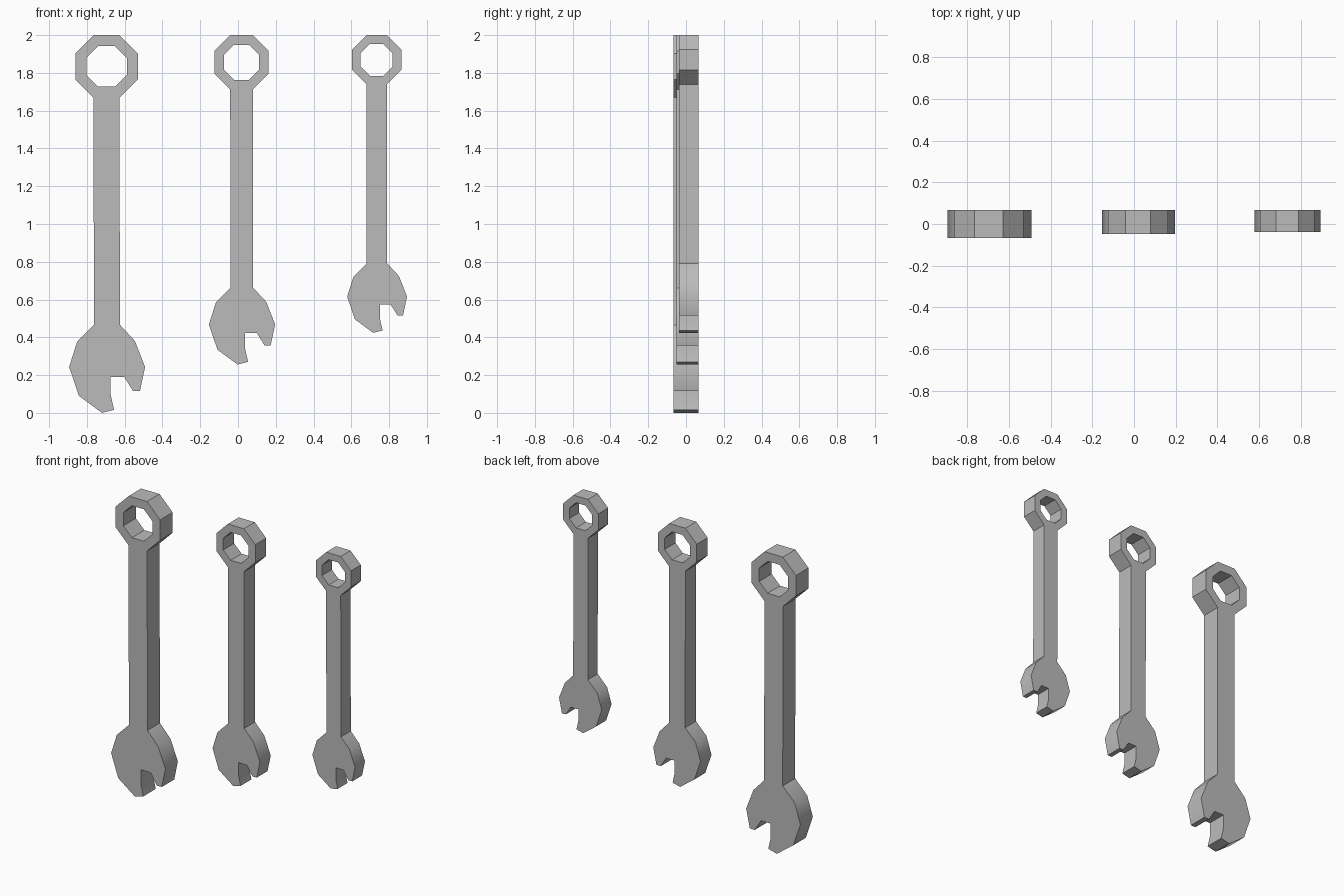
import bpy, bmesh
from math import sin, cos, pi, radians
from mathutils import Vector

cube = bpy.data.objects.get("Cube")
if cube:
    bpy.data.objects.remove(cube)

steel = bpy.data.materials.new("grey steel")
steel.use_nodes = True
grey = (0.5, 0.5, 0.5, 1)
steel.diffuse_color = grey
steel.node_tree.nodes["Principled BSDF"].inputs["Base Color"].default_value = grey

# Open jaw outline, from the left end of the handle round to the right end
JAW = [(-.067, -1.534), (-.156, -1.624), (-.198, -1.757), (-.146, -1.91),
       (-.024, -2), (.04, -1.984), (.022, -1.905), (.022, -1.81),
       (.094, -1.81), (.14, -1.884), (.177, -1.884), (.204, -1.757),
       (.15, -1.619), (.071, -1.534)]
RING_Z = -.166
THICK = .132
BACK = .066


def octagon(bm, radius):
    """Octagon with flat sides at top and bottom, starting at lower left."""
    angles = [radians(247.5) + i * pi / 4 for i in range(8)]
    return [bm.verts.new((radius * cos(a), 0, RING_Z + radius * sin(a))) for a in angles]


def wrench(name, x, scale):
    bm = bmesh.new()
    # Ring end
    outer, inner = octagon(bm, .179), octagon(bm, .116)
    for i in range(8):
        j = (i + 1) % 8
        bm.faces.new((outer[i], outer[j], inner[j], inner[i]))
    # Handle and jaw continue from the bottom side of the ring
    jaw = [bm.verts.new((px, 0, pz)) for px, pz in JAW]
    bm.faces.new([outer[0]] + jaw + [outer[1]])
    # Thickness
    grown = bmesh.ops.extrude_face_region(bm, geom=bm.faces[:])
    front = [v for v in grown["geom"] if isinstance(v, bmesh.types.BMVert)]
    bmesh.ops.translate(bm, verts=front, vec=Vector((0, -THICK, 0)))
    # Size, keeping the ring tops level and the backs in one plane
    bmesh.ops.scale(bm, verts=bm.verts[:], vec=(scale,) * 3)
    bmesh.ops.translate(bm, verts=bm.verts[:], vec=(x, BACK, 2))
    bmesh.ops.recalc_face_normals(bm, faces=bm.faces[:])
    mesh = bpy.data.meshes.new(name)
    bm.to_mesh(mesh)
    bm.free()
    mesh.materials.append(steel)
    obj = bpy.data.objects.new(name, mesh)
    bpy.context.collection.objects.link(obj)
    bpy.ops.object.select_all(action="DESELECT")
    obj.select_set(True)
    bpy.context.view_layer.objects.active = obj
    bpy.ops.object.shade_smooth_by_angle(angle=radians(40))


for name, x, scale in (("large_wrench", -.696, 1), ("medium_wrench", .0185, .872),
                       ("small_wrench", .734, .788)):
    wrench(name, x, scale)
